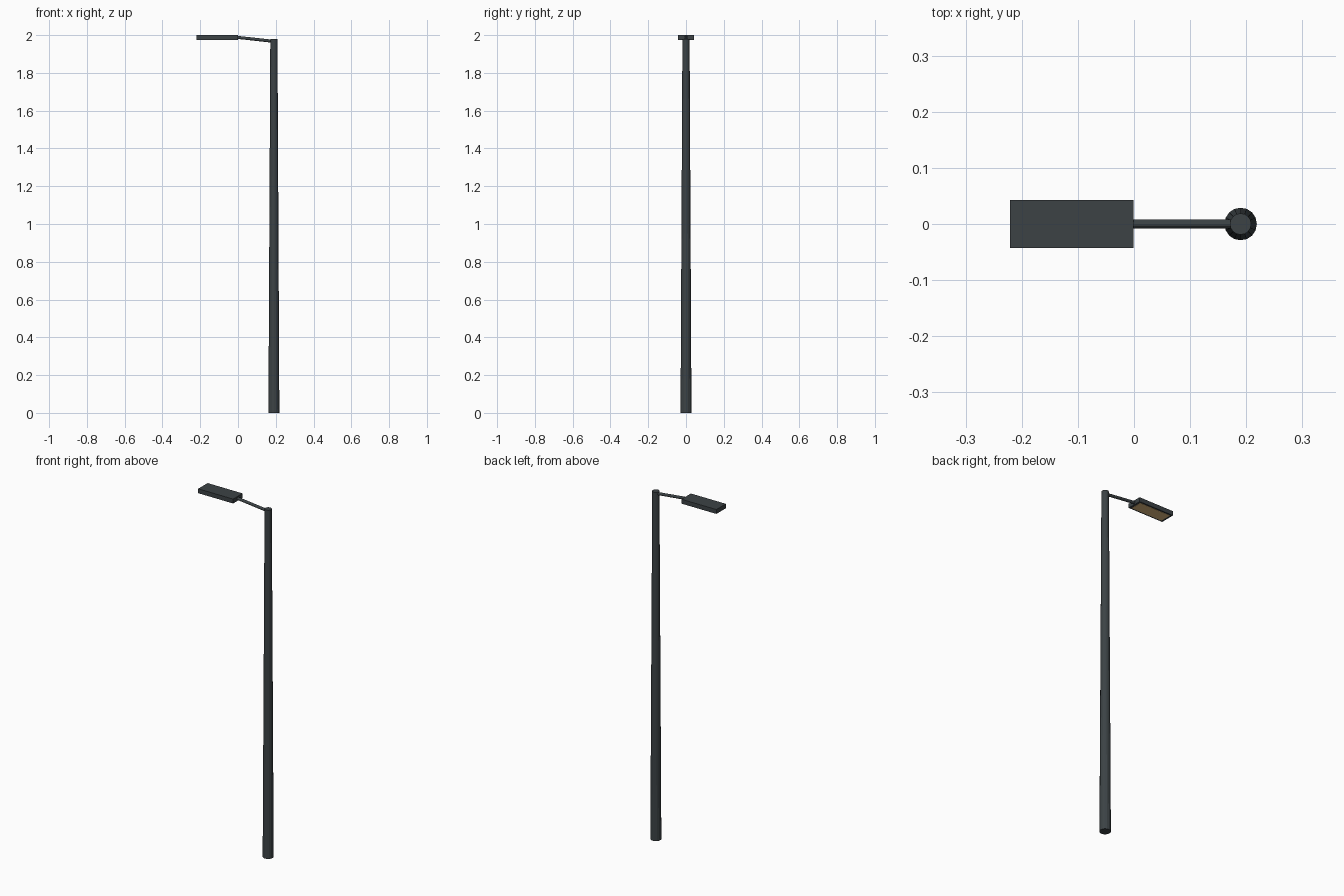
import bpy, math
from mathutils import Vector

if "Cube" in bpy.data.objects:
    bpy.data.objects.remove(bpy.data.objects["Cube"])


def material(name, color):
    m = bpy.data.materials.new(name)
    m.diffuse_color = color
    m.use_nodes = True
    m.node_tree.nodes["Principled BSDF"].inputs["Base Color"].default_value = m.diffuse_color
    return m


DARK = material("dark_metal", (0.045, 0.055, 0.06, 1))
GLOW = material("warm_lens", (0.75, 0.5, 0.22, 1))


def finish(name, mat):
    ob = bpy.context.object
    ob.name = name
    ob.data.materials.append(mat)
    return ob


def box(name, center, size, mat):
    bpy.ops.mesh.primitive_cube_add(size=1, location=center)
    bpy.context.object.scale = size
    bpy.ops.object.transform_apply(location=False, rotation=False, scale=True)
    return finish(name, mat)


def tube(name, a, b, r1, r2, sides, mat):
    a, b = Vector(a), Vector(b)
    bpy.ops.mesh.primitive_cone_add(vertices=sides, radius1=r1, radius2=r2,
                                    depth=(b - a).length, location=(a + b) / 2)
    bpy.context.object.rotation_euler = (b - a).to_track_quat('Z', 'Y').to_euler()
    return finish(name, mat)


# Tapered pole
tube("pole", (0.19, 0, 0), (0.19, 0, 1.98), 0.029, 0.019, 16, DARK)

# Slightly rising arm from the pole to the lamp head
tube("arm", (0.19, 0, 1.967), (-0.012, 0, 1.989), 0.008, 0.008, 12, DARK)

# Flat lamp head with a lens panel on its underside
box("lamp_head", (-0.111, 0, 1.9875), (0.22, 0.085, 0.025), DARK)
box("lens", (-0.111, 0, 1.9755), (0.196, 0.068, 0.003), GLOW)
